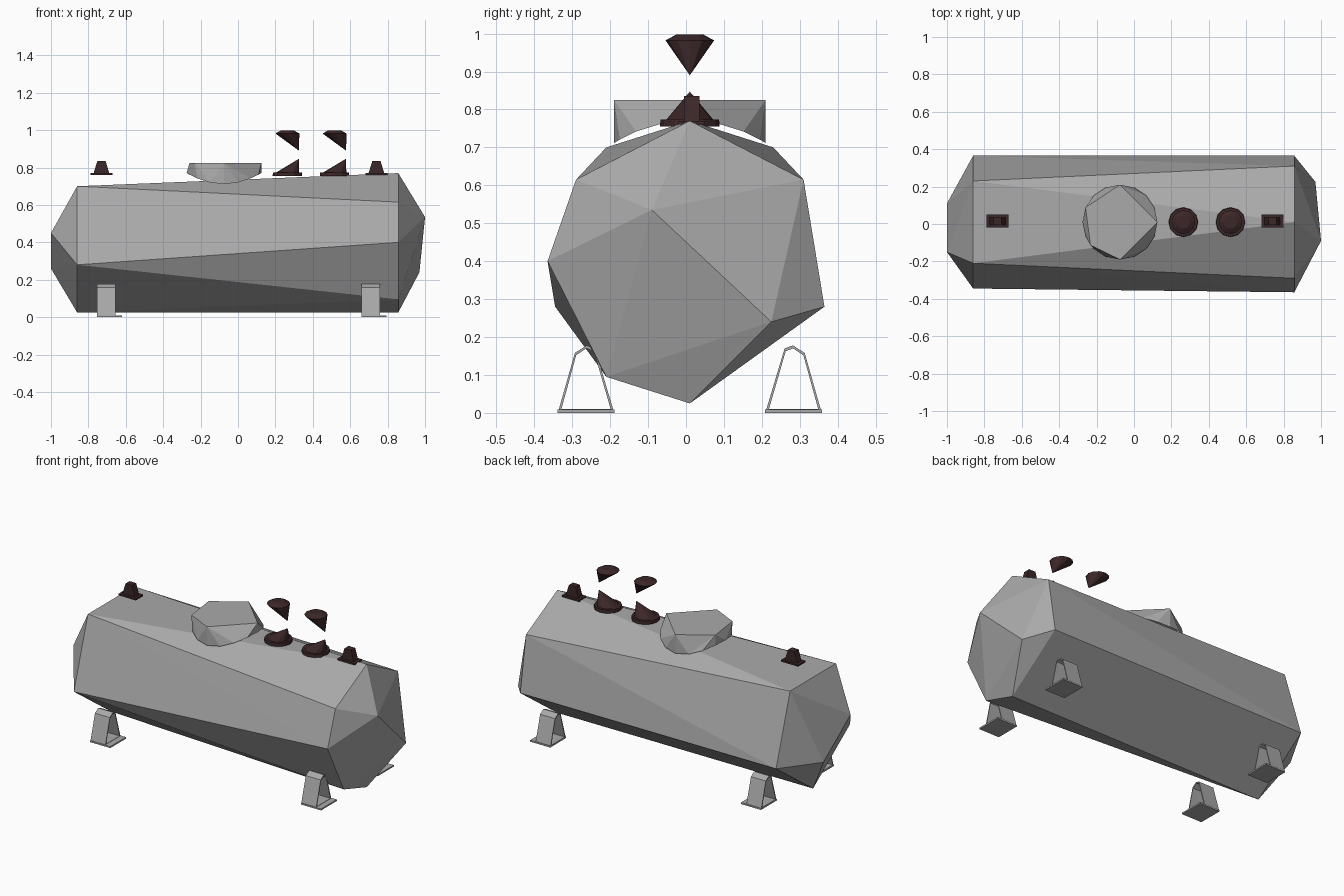
import bpy, bmesh, math

if "Cube" in bpy.data.objects:
    bpy.data.objects.remove(bpy.data.objects["Cube"])

def material(name, rgb):
    m = bpy.data.materials.new(name)
    m.diffuse_color = (*rgb, 1)
    m.use_nodes = True
    m.node_tree.nodes["Principled BSDF"].inputs["Base Color"].default_value = m.diffuse_color
    return m

GREY = material("tank grey", (0.40, 0.40, 0.40))
DARK = material("dark brown", (0.045, 0.020, 0.021))
YC = 0.01  # centre line of the fittings

def finish(name, bm, mat):
    me = bpy.data.meshes.new(name)
    bm.to_mesh(me)
    bm.free()
    me.materials.append(mat)
    ob = bpy.data.objects.new(name, me)
    bpy.context.collection.objects.link(ob)
    return ob

def hull(points, bm=None):
    """Convex solid around a few points."""
    bm = bm or bmesh.new()
    vs = [bm.verts.new(p) for p in points]
    res = bmesh.ops.convex_hull(bm, input=vs)
    loose = [v for v in vs if v.is_valid and not v.link_faces]
    bmesh.ops.delete(bm, geom=loose, context='VERTS')
    bmesh.ops.recalc_face_normals(bm, faces=bm.faces)
    return bm

def ring(cx, cy, z, r, n=12):
    return [(cx + r * math.cos(2 * math.pi * i / n),
             cy + r * math.sin(2 * math.pi * i / n), z) for i in range(n)]

def box(x0, x1, y0, y1, z0, z1):
    return [(x, y, z) for x in (x0, x1) for y in (y0, y1) for z in (z0, z1)]

# Tank: faceted barrel from two uneven end rings plus blunt tips
right_ring = [(0.01, 0.77), (-0.29, 0.615), (-0.365, 0.40), (-0.21, 0.095),
              (0.01, 0.025), (0.365, 0.28), (0.31, 0.615)]
left_ring = [(0.23, 0.70), (0.365, 0.28), (0.01, 0.025), (-0.345, 0.28), (-0.21, 0.70)]
tips = [(1.0, -0.09, 0.535), (0.97, 0.225, 0.24), (-1.0, -0.15, 0.45), (-1.0, 0.11, 0.26)]
finish("tank_body", hull([(0.857, y, z) for y, z in right_ring]
                         + [(-0.86, y, z) for y, z in left_ring] + tips), GREY)

# Manhole cap: five-sided lid, round skirt cut to the tank's curve
CX, R = -0.075, 0.2
lid = [(CX + R * math.cos(math.radians(a)), YC + R * math.sin(math.radians(a)), 0.825)
       for a in (0, 90, 157, 218, 270)]
bm = hull(ring(CX, YC, 0.70, R, 16) + lid)
bmesh.ops.delete(bm, geom=[f for f in bm.faces if f.normal.z < -0.7], context='FACES')
for v in bm.verts:
    if v.co.z < 0.75:
        v.co.z = 0.4 + math.sqrt(0.37 ** 2 - (v.co.y - YC) ** 2)
finish("manhole_cap", bm, GREY)

# Valves: lower disc with leaning cone, upper inverted leaning cone
for i, x in enumerate((0.264, 0.516), 1):
    tip = x + 0.062
    bm = hull(ring(x, YC, 0.755, 0.079) + ring(x, YC, 0.774, 0.077))
    hull(ring(x, YC, 0.772, 0.063) + [(tip, YC, 0.847)], bm)
    finish(f"valve_base_{i}", bm, DARK)
    finish(f"valve_top_{i}", hull(ring(x, YC, 0.982, 0.064) + ring(x, YC, 0.998, 0.035)
                                  + [(tip, YC, 0.89)]), DARK)

# Lifting lugs: plate with tapered block
for side, x in (("left", -0.73), ("right", 0.74)):
    bm = hull(box(x - 0.058, x + 0.058, YC - 0.03, YC + 0.04, 0.760, 0.770))
    hull(box(x - 0.042, x + 0.042, YC - 0.015, YC + 0.025, 0.768, 0.769)
         + box(x - 0.022, x + 0.022, YC - 0.015, YC + 0.025, 0.834, 0.835), bm)
    finish(f"lifting_lug_{side}", bm, DARK)

# Legs: hollow tapered frames, mirrored front to back
outer = [(0.20, 0.003), (0.347, 0.003), (0.303, 0.158), (0.272, 0.178), (0.25, 0.17)]
my = sum(p[0] for p in outer) / 5
inner = [(my + (y - my) * 0.88, 0.09 + (z - 0.09) * 0.91) for y, z in outer]

def leg(name, x0, s):
    bm = bmesh.new()
    loops = [[bm.verts.new((x, YC + s * y, z)) for y, z in prof]
             for x, prof in ((x0, outer), (x0 + 0.1, outer), (x0 + 0.1, inner), (x0, inner))]
    n = len(outer)
    for k in range(4):
        a, b = loops[k], loops[(k + 1) % 4]
        for j in range(n):
            bm.faces.new((a[j], a[(j + 1) % n], b[(j + 1) % n], b[j]))
    bmesh.ops.recalc_face_normals(bm, faces=bm.faces)
    ys = sorted((YC + s * 0.198, YC + s * 0.349))
    hull(box(x0, x0 + 0.135, ys[0], ys[1], 0.0, 0.009), bm)  # foot plate
    finish(name, bm, GREY)

for xn, x0 in (("left", -0.755), ("right", 0.66)):
    for yn, s in (("front", -1), ("back", 1)):
        leg(f"leg_{yn}_{xn}", x0, s)
